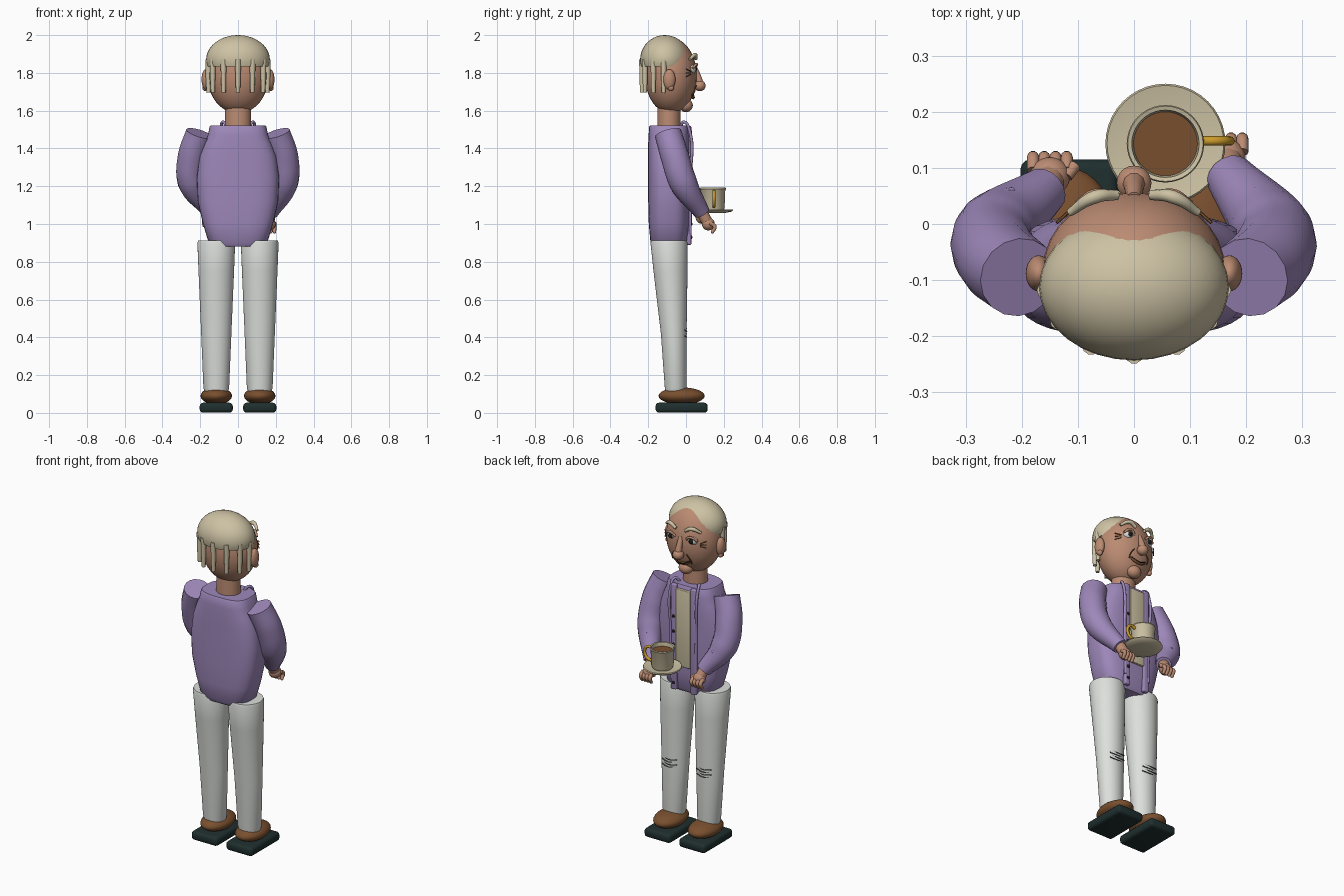
import bpy, bmesh, math
from mathutils import Vector, Matrix

if "Cube" in bpy.data.objects:
    bpy.data.objects.remove(bpy.data.objects["Cube"])

def material(name, r, g, b):
    m = bpy.data.materials.new(name)
    m.diffuse_color = (r, g, b, 1)
    m.use_nodes = True
    m.node_tree.nodes["Principled BSDF"].inputs["Base Color"].default_value = m.diffuse_color
    return m

PURPLE = material("lavender jacket", .34, .245, .49)
WHITE = material("off white cloth", .72, .74, .71)
SKIN = material("skin", .50, .26, .17)
CREAM = material("cream", .61, .54, .37)
BROWN = material("brown leather", .19, .078, .028)
DARK = material("dark green sole", .014, .028, .028)
GOLD = material("gold", .60, .33, .025)
BLACK = material("near black", .012, .011, .011)
GREY = material("grey crease", .10, .11, .11)

def finish(ob, mat, angle=40):
    ob.data.materials.clear()
    ob.data.materials.append(mat)
    bpy.ops.object.select_all(action='DESELECT')
    ob.select_set(True)
    bpy.context.view_layer.objects.active = ob
    bpy.ops.object.shade_smooth_by_angle(angle=math.radians(angle))
    return ob

def from_bmesh(name, bm, mat, angle=40):
    bmesh.ops.recalc_face_normals(bm, faces=bm.faces)
    me = bpy.data.meshes.new(name)
    bm.to_mesh(me)
    bm.free()
    ob = bpy.data.objects.new(name, me)
    bpy.context.collection.objects.link(ob)
    return finish(ob, mat, angle)

def ball(name, loc, r, mat, cut=None, rot=0):
    """Ellipsoid; cut removes what lies below that height (a closed flat base)."""
    bm = bmesh.new()
    bmesh.ops.create_uvsphere(bm, u_segments=32, v_segments=20, radius=1)
    bm.transform(Matrix.Translation(loc) @ Matrix.Rotation(rot, 4, 'X') @ Matrix.Diagonal((*r, 1)))
    if cut is not None:
        g = bm.verts[:] + bm.edges[:] + bm.faces[:]
        bmesh.ops.bisect_plane(bm, geom=g, plane_co=(0, 0, cut), plane_no=(0, 0, -1), clear_outer=True)
        bmesh.ops.holes_fill(bm, edges=[e for e in bm.edges if e.is_boundary])
    return from_bmesh(name, bm, mat)

def box(name, loc, size, mat, bevel=0):
    bm = bmesh.new()
    bmesh.ops.create_cube(bm, size=1)
    bm.transform(Matrix.Translation(loc) @ Matrix.Diagonal((*size, 1)))
    if bevel:
        bmesh.ops.bevel(bm, geom=bm.edges[:], offset=bevel, segments=3, profile=.5, affect='EDGES')
    return from_bmesh(name, bm, mat)

def loft(name, rows, mat, power=2, n=40):
    """Stacked superellipse rings: (z, cx, cy, rx, ry)."""
    bm = bmesh.new()
    rings = []
    for z, cx, cy, rx, ry in rows:
        ring = []
        for i in range(n):
            a = 2 * math.pi * i / n
            c, s = math.cos(a), math.sin(a)
            ring.append(bm.verts.new((cx + rx * math.copysign(abs(c) ** (2 / power), c),
                                      cy + ry * math.copysign(abs(s) ** (2 / power), s), z)))
        rings.append(ring)
    for a, b in zip(rings, rings[1:]):
        for i in range(n):
            bm.faces.new((a[i], a[(i + 1) % n], b[(i + 1) % n], b[i]))
    bm.faces.new(rings[0])
    bm.faces.new(rings[-1])
    return from_bmesh(name, bm, mat)

def tube(name, pts, radii, mat, cyclic=False, res=3):
    cu = bpy.data.curves.new(name, 'CURVE')
    cu.dimensions = '3D'
    cu.bevel_depth = 1
    cu.bevel_resolution = res
    cu.resolution_u = 8
    cu.use_fill_caps = True
    sp = cu.splines.new('BEZIER')
    sp.bezier_points.add(len(pts) - 1)
    if not isinstance(radii, (list, tuple)):
        radii = [radii] * len(pts)
    for bp, p, r in zip(sp.bezier_points, pts, radii):
        bp.co = p
        bp.radius = r
        bp.handle_left_type = bp.handle_right_type = 'AUTO'
    sp.use_cyclic_u = cyclic
    ob = bpy.data.objects.new(name, cu)
    bpy.context.collection.objects.link(ob)
    bpy.ops.object.select_all(action='DESELECT')
    ob.select_set(True)
    bpy.context.view_layer.objects.active = ob
    bpy.ops.object.convert(target='MESH')
    return finish(bpy.context.view_layer.objects.active, mat)

# Jacket body, shirt and jacket front
CY = -.09
loft("jacket_body", [(z, 0, CY, rx, ry) for z, rx, ry in (
    (.88, .13, .085), (.90, .155, .098), (1.0, .185, .107), (1.12, .213, .11), (1.25, .218, .11),
    (1.36, .203, .11), (1.43, .178, .11), (1.47, .16, .108), (1.515, .15, .105), (1.522, .145, .1))], PURPLE, 3)
box("shirt_front", (0, .018, 1.27), (.095, .025, .46), CREAM, .004)
for s in (-1, 1):
    box("jacket_front_edge", (s * .065, .015, 1.205), (.035, .026, .63), PURPLE, .006)
    tube("lapel_edge", [(s * .06, -.03, 1.515), (s * .08, -.01, 1.54), (s * .088, .02, 1.49),
                        (s * .085, .024, 1.25), (s * .08, .022, .95)], .008, PURPLE)
for z in (1.33, 1.24, 1.16, 1.0, .93):
    ball("jacket_button", (.064, .028, z), (.009, .006, .009), BLACK)

# Legs, knee creases and shoes
for s in (-1, 1):
    x = s * .115
    loft("trouser_leg", [(.11, x, -.055, .06, .055), (.13, x, -.055, .068, .057), (.42, x, -.065, .08, .068),
                         (.75, x, -.082, .094, .09), (.90, x, -.09, .1, .098), (.912, x, -.09, .096, .094)], WHITE)
    for i, z in enumerate((.405, .42, .435, .45)):
        d = .008 * (-1) ** i
        tube("knee_crease", [(x - .042 + d, -.006, z + .003), (x, .004, z - .003), (x + .042 + d, -.006, z + .003)],
             .003, GREY, res=1)
    box("shoe_sole", (x, -.023, .0275), (.175, .276, .053), DARK, .018)
    ball("shoe_upper", (x, -.023, .09), (.083, .122, .045), BROWN, .05)

# Sleeves and hands
for s, wrist, palm in ((1, (.17, .085, 1.06), (.163, .118, 1.0)), (-1, (-.16, .06, 1.08), (-.15, .085, 1.035))):
    side = "cup" if s > 0 else "free"
    tube(side + "_sleeve", [(s * .205, -.095, 1.48), (s * .243, -.06, 1.36), (s * .245, -.015, 1.22), wrist],
         [.072, .075, .074, .043], PURPLE, res=6)
    tube(side + "_sleeve_crease", [(s * .215, .06, 1.20), (s * .25, .052, 1.215), (s * .285, .036, 1.20)], .006, PURPLE)
    tube(side + "_wrist", [wrist, palm], .03, SKIN)
    ball(side + "_palm", palm, (.036, .034, .034), SKIN)
    for i in range(4):
        fx = palm[0] - .03 + .02 * i
        tube(side + "_finger", [(fx, palm[1] + .01, palm[2] + .005), (fx, palm[1] + .034, palm[2] - .014),
                                (fx, palm[1] + .022, palm[2] - .042)], [.011, .011, .009], SKIN)
        ball(side + "_fingertip", (fx, palm[1] + .022, palm[2] - .042), (.009,) * 3, SKIN)
    tube(side + "_thumb", [(palm[0] - s * .03, palm[1], palm[2] + .01), (palm[0] - s * .045, palm[1] + .02, palm[2])],
         .011, SKIN)

# Cup, saucer, coffee and handle
def lathe(name, prof, c, mat, n=40):
    bm = bmesh.new()
    vs = [bm.verts.new((r, 0, z)) for r, z in prof]
    es = [bm.edges.new(p) for p in zip(vs, vs[1:])]
    bmesh.ops.spin(bm, geom=vs + es, cent=(0, 0, 0), axis=(0, 0, 1), angle=2 * math.pi, steps=n)
    bmesh.ops.remove_doubles(bm, verts=bm.verts[:], dist=1e-5)
    bm.transform(Matrix.Translation((c[0], c[1], 0)))
    return from_bmesh(name, bm, mat)

C = (.056, .143)
lathe("saucer", [(0, 1.058), (.06, 1.058), (.1, 1.066), (.107, 1.073), (.104, 1.078), (.06, 1.07), (0, 1.07)], C, CREAM)
lathe("cup", [(0, 1.07), (.055, 1.07), (.061, 1.085), (.065, 1.18), (.069, 1.186), (.067, 1.192), (.06, 1.19),
              (.056, 1.16), (.053, 1.09), (0, 1.085)], C, CREAM)
lathe("coffee", [(0, 1.168), (.057, 1.168), (.056, 1.162), (0, 1.162)], C, BROWN)
tube("cup_handle", [(.118, .148, 1.165), (.145, .148, 1.172), (.168, .148, 1.15), (.165, .148, 1.115),
                    (.142, .148, 1.095), (.115, .148, 1.098)], .0085, GOLD)

# Neck and head
loft("neck", [(1.50, 0, -.09, .07, .062), (1.64, 0, -.09, .068, .06)], SKIN)
ball("head", (0, -.08, 1.785), (.162, .137, .2), SKIN)
ball("chin", (0, 0, 1.628), (.042, .036, .036), SKIN)
ball("nose_tip", (0, .073, 1.732), (.031, .031, .029), SKIN)
tube("nose_bridge", [(0, .045, 1.83), (0, .064, 1.78), (0, .075, 1.735)], [.013, .017, .022], SKIN)
for s in (-1, 1):
    ball("ear", (s * .17, -.088, 1.765), (.023, .032, .054), SKIN)
    ball("ear_lobe", (s * .174, -.08, 1.72), (.014, .016, .016), SKIN)
    ball("eyeball", (s * .068, .03, 1.82), (.03, .024, .024), WHITE)
    ball("iris", (s * .068, .049, 1.82), (.015, .009, .015), BLACK)
    tube("eyelid", [(s * .036, .048, 1.825), (s * .068, .056, 1.846), (s * .1, .036, 1.825)], .007, SKIN)
    tube("eyebrow", [(s * .03, .052, 1.875), (s * .07, .048, 1.895), (s * .115, .02, 1.872)], [.009, .012, .007], CREAM)
    for z in (-.014, 0, .014):
        tube("eye_wrinkle", [(s * .112, .026, 1.80 + z * .6), (s * .138, .002, 1.80 + z * 1.4)], .003, BROWN, res=1)
    tube("cheek_crease", [(s * .04, .052, 1.735), (s * .06, .046, 1.705), (s * .062, .034, 1.68)], .004, BROWN, res=1)
tube("mouth", [(-.055, .03, 1.69), (-.025, .037, 1.672), (0, .037, 1.668), (.025, .037, 1.672), (.055, .03, 1.69)],
     [.004, .008, .008, .008, .004], BROWN)
tube("mouth_line", [(-.05, .036, 1.69), (0, .045, 1.67), (.05, .036, 1.69)], .003, BLACK, res=1)

# Hair cap and the hanging strands round the back
ball("hair_cap", (0, -.112, 1.87), (.169, .131, .13), CREAM, 1.835)
for deg in (-84, -58, -29, 0, 29, 58, 84):
    a = math.radians(deg)
    x, y = .158 * math.sin(a), -.105 - .128 * math.cos(a)
    tube("hair_strand", [(x, y, 1.87), (x, y, 1.78), (x * .99, y, 1.695)], [.016, .014, .011], CREAM)
